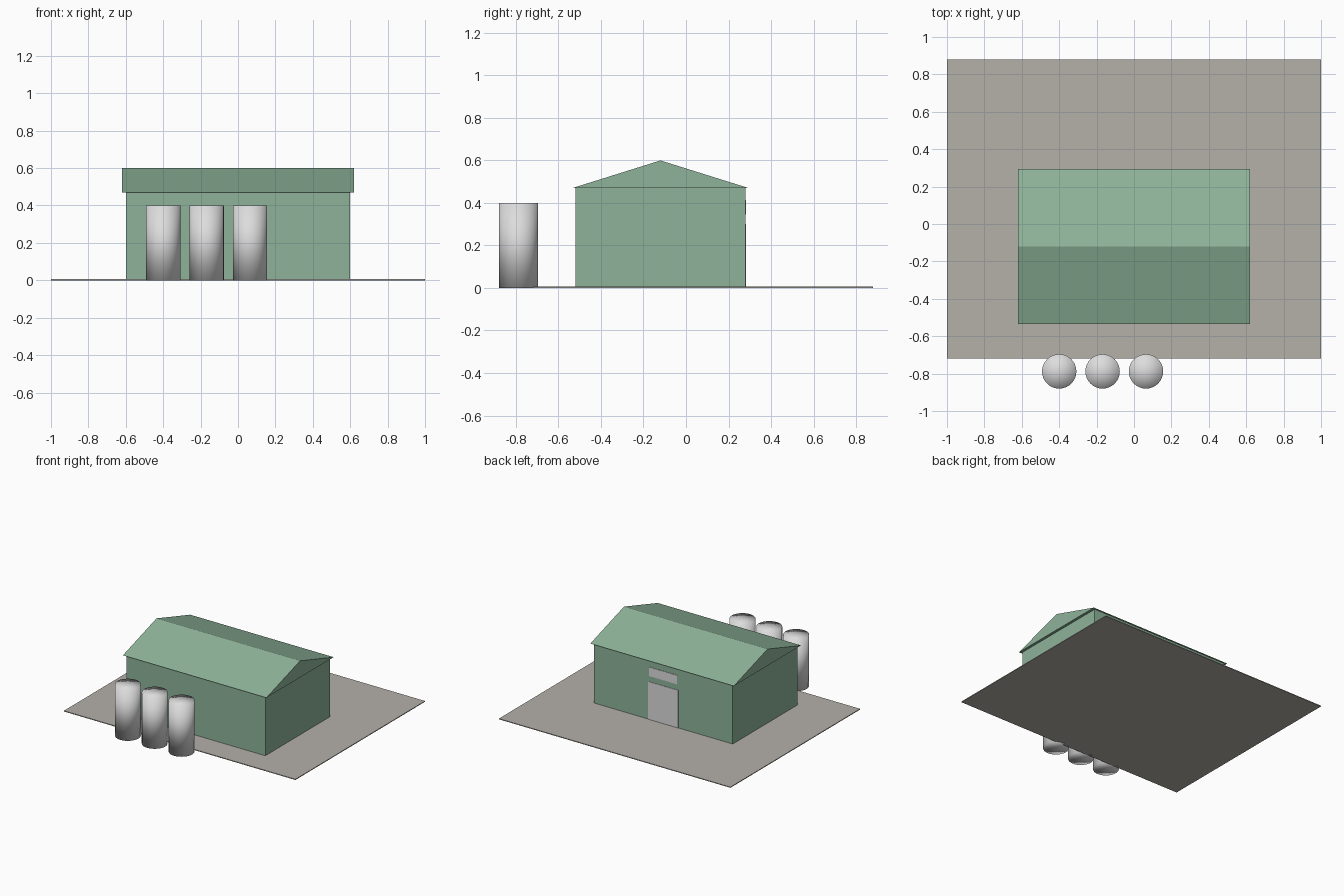
import bpy
import bmesh

old = bpy.data.objects.get("Cube")
if old:
    bpy.data.objects.remove(old, do_unlink=True)


def material(name, rgb):
    m = bpy.data.materials.new(name)
    m.use_nodes = True
    m.diffuse_color = (*rgb, 1)
    m.node_tree.nodes["Principled BSDF"].inputs["Base Color"].default_value = (*rgb, 1)
    return m


GREEN = material("sage green", (0.27, 0.45, 0.32))
CONCRETE = material("warm concrete", (0.46, 0.44, 0.40))
PALE = material("pale grey", (0.72, 0.71, 0.72))
STEEL = material("tank white", (0.72, 0.72, 0.72))


def finish(name, bm, mat):
    bmesh.ops.recalc_face_normals(bm, faces=bm.faces)
    mesh = bpy.data.meshes.new(name)
    bm.to_mesh(mesh)
    bm.free()
    mesh.materials.append(mat)
    obj = bpy.data.objects.new(name, mesh)
    bpy.context.collection.objects.link(obj)
    return obj


def prism(name, profile, x0, x1, mat):
    """Extrude a (y, z) profile along x."""
    bm = bmesh.new()
    face = bm.faces.new([bm.verts.new((x0, y, z)) for y, z in profile])
    grown = bmesh.ops.extrude_face_region(bm, geom=[face])["geom"]
    moved = [v for v in grown if isinstance(v, bmesh.types.BMVert)]
    bmesh.ops.translate(bm, verts=moved, vec=(x1 - x0, 0, 0))
    return finish(name, bm, mat)


def box(name, x0, x1, y0, y1, z0, z1, mat):
    return prism(name, [(y0, z0), (y1, z0), (y1, z1), (y0, z1)], x0, x1, mat)


# Ground slab and building
SLAB, EAVE, BACK = 0.006, 0.47, 0.28
box("ground_slab", -1, 1, -0.72, 0.88, 0, SLAB, CONCRETE)
box("walls", -0.6, 0.6, -0.52, BACK, SLAB, EAVE, GREEN)
prism("gable_roof", [(-0.535, EAVE), (0.295, EAVE), (-0.12, 0.6)], -0.62, 0.62, GREEN)

# Door and the window above it, on the back wall
box("back_door", -0.13, 0.13, BACK, BACK + 0.003, SLAB, 0.30, PALE)
box("back_window", -0.12, 0.12, BACK, BACK + 0.003, 0.345, 0.415, PALE)

# Row of storage tanks, softly shaded across their caps
RADIUS, HEIGHT = 0.092, 0.4
for side, x in (("right", -0.40), ("middle", -0.168), ("left", 0.064)):
    bm = bmesh.new()
    bmesh.ops.create_cone(bm, cap_ends=True, cap_tris=True, segments=32,
                          radius1=RADIUS, radius2=RADIUS, depth=HEIGHT)
    bmesh.ops.translate(bm, verts=bm.verts, vec=(x, -0.88 + RADIUS, HEIGHT / 2))
    tank = finish(side + "_storage_tank", bm, STEEL)
    for poly in tank.data.polygons:
        poly.use_smooth = True
